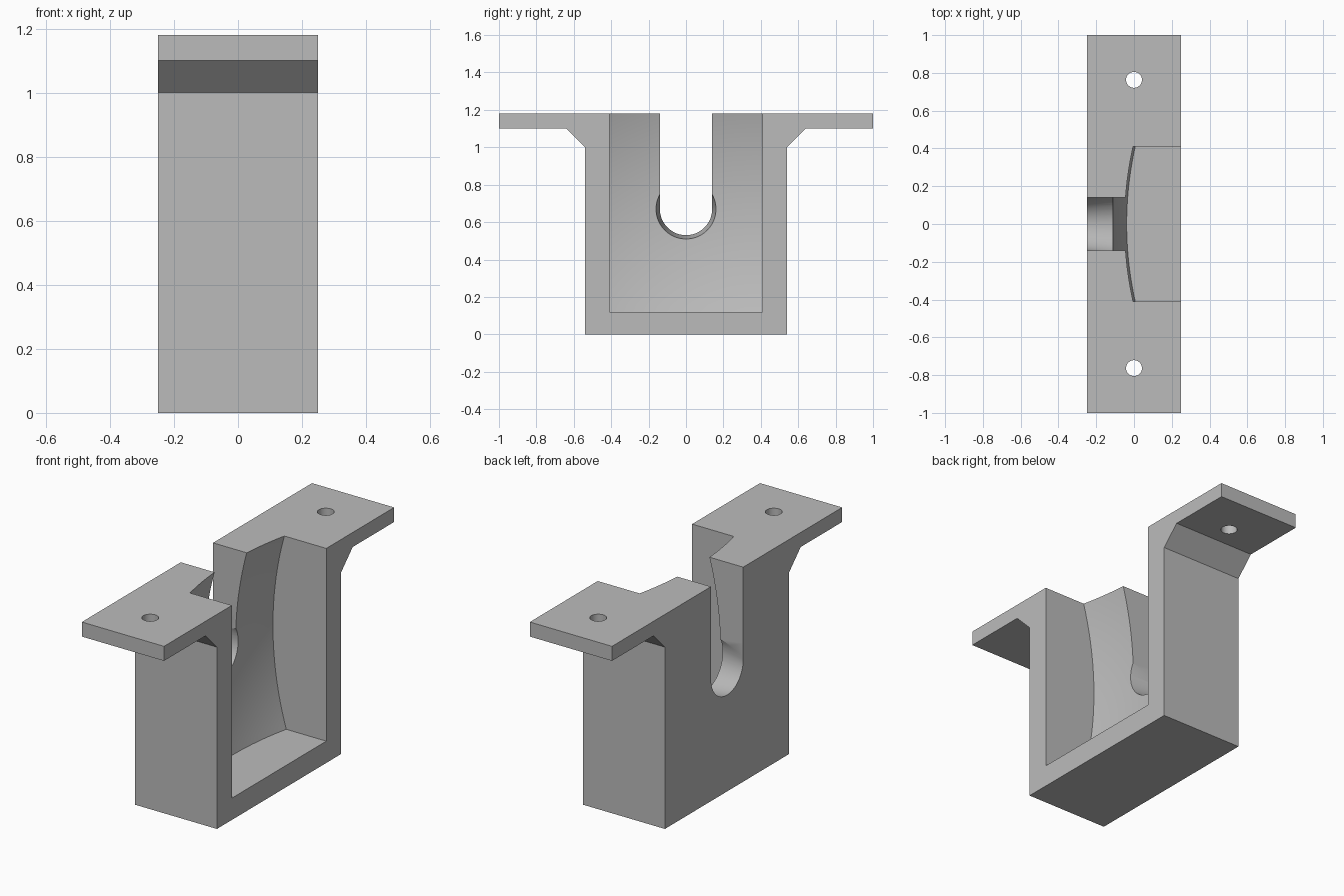
import bpy
import bmesh
import math
from mathutils import Matrix

if "Cube" in bpy.data.objects:
    bpy.data.objects.remove(bpy.data.objects["Cube"], do_unlink=True)

HALF_X = 0.25
TOP = 1.18
SEAT_Z = 0.67        # height of the hole and dish centre
POCKET_Y = 0.41
FLOOR = 0.12
DISH_R = 1.95
DISH_X = -0.118      # deepest point of the dish

grey = bpy.data.materials.new("plain grey")
grey.use_nodes = True
colour = (0.5, 0.5, 0.5, 1)
grey.diffuse_color = colour
grey.node_tree.nodes["Principled BSDF"].inputs["Base Color"].default_value = colour


def finish(bm, name):
    bmesh.ops.recalc_face_normals(bm, faces=bm.faces)
    mesh = bpy.data.meshes.new(name)
    bm.to_mesh(mesh)
    bm.free()
    mesh.materials.append(grey)
    obj = bpy.data.objects.new(name, mesh)
    bpy.context.collection.objects.link(obj)
    return obj


def extrude_x(bm, faces, x):
    """Extrude faces to a flat end at the given x."""
    ext = bmesh.ops.extrude_face_region(bm, geom=faces)["geom"]
    for v in ext:
        if isinstance(v, bmesh.types.BMVert):
            v.co.x = x


def cone(name, r1, r2, depth, matrix):
    bm = bmesh.new()
    bmesh.ops.create_cone(bm, cap_ends=True, segments=64, radius1=r1,
                          radius2=r2, depth=depth, matrix=matrix)
    return finish(bm, name)


def cut(target, cutter):
    mod = target.modifiers.new(cutter.name, 'BOOLEAN')
    mod.operation = 'DIFFERENCE'
    mod.solver = 'EXACT'
    mod.object = cutter
    bpy.context.view_layer.objects.active = target
    bpy.ops.object.modifier_apply(modifier=mod.name)
    bpy.data.objects.remove(cutter, do_unlink=True)


# Block with two mounting flanges, mirrored side profile
half = [(0.54, 0), (0.54, 1.0), (0.64, 1.1), (1, 1.1), (1, TOP)]
profile = half + [(-y, z) for y, z in reversed(half)]
bm = bmesh.new()
face = bm.faces.new([bm.verts.new((-HALF_X, y, z)) for y, z in profile])
extrude_x(bm, [face], HALF_X)
bracket = finish(bm, "mounting_bracket")

# Open pocket whose back wall is a shallow spherical dish
N = 32
bm = bmesh.new()
grid = []
for i in range(N + 1):
    y = POCKET_Y * (2 * i / N - 1)
    row = []
    for j in range(N + 1):
        z = FLOOR + (TOP + 0.1 - FLOOR) * j / N
        sag = DISH_R - math.sqrt(DISH_R ** 2 - y ** 2 - (z - SEAT_Z) ** 2)
        row.append(bm.verts.new((DISH_X + sag, y, z)))
    grid.append(row)
faces = [bm.faces.new((grid[i][j], grid[i + 1][j], grid[i + 1][j + 1], grid[i][j + 1]))
         for i in range(N) for j in range(N)]
extrude_x(bm, faces, 0.4)
cut(bracket, finish(bm, "pocket"))

# Tapered round seat through the back wall
turn = Matrix.Rotation(math.pi / 2, 4, 'Y')
cut(bracket, cone("tapered_seat", 0.125, 0.184, 0.4,
                  Matrix.Translation((-0.15, 0, SEAT_Z)) @ turn))

# Slot from the seat up through the top
bm = bmesh.new()
bmesh.ops.create_cube(bm, size=1, matrix=Matrix.Translation((-0.15, 0, SEAT_Z + 0.303))
                      @ Matrix.Diagonal((0.4, 0.28, 0.6, 1)))
bmesh.ops.translate(bm, verts=[v for v in bm.verts if v.co.z > 1], vec=(0, 0, 0.2))
cut(bracket, finish(bm, "slot"))

# Screw holes in the flanges
for side in (-1, 1):
    cut(bracket, cone("screw_hole", 0.042, 0.042, 0.4,
                      Matrix.Translation((0, side * 0.763, 1.14))))

# Smooth curved faces, sharp edges
bpy.ops.object.select_all(action='DESELECT')
bracket.select_set(True)
bpy.context.view_layer.objects.active = bracket
bpy.ops.object.shade_smooth_by_angle(angle=math.radians(25))
